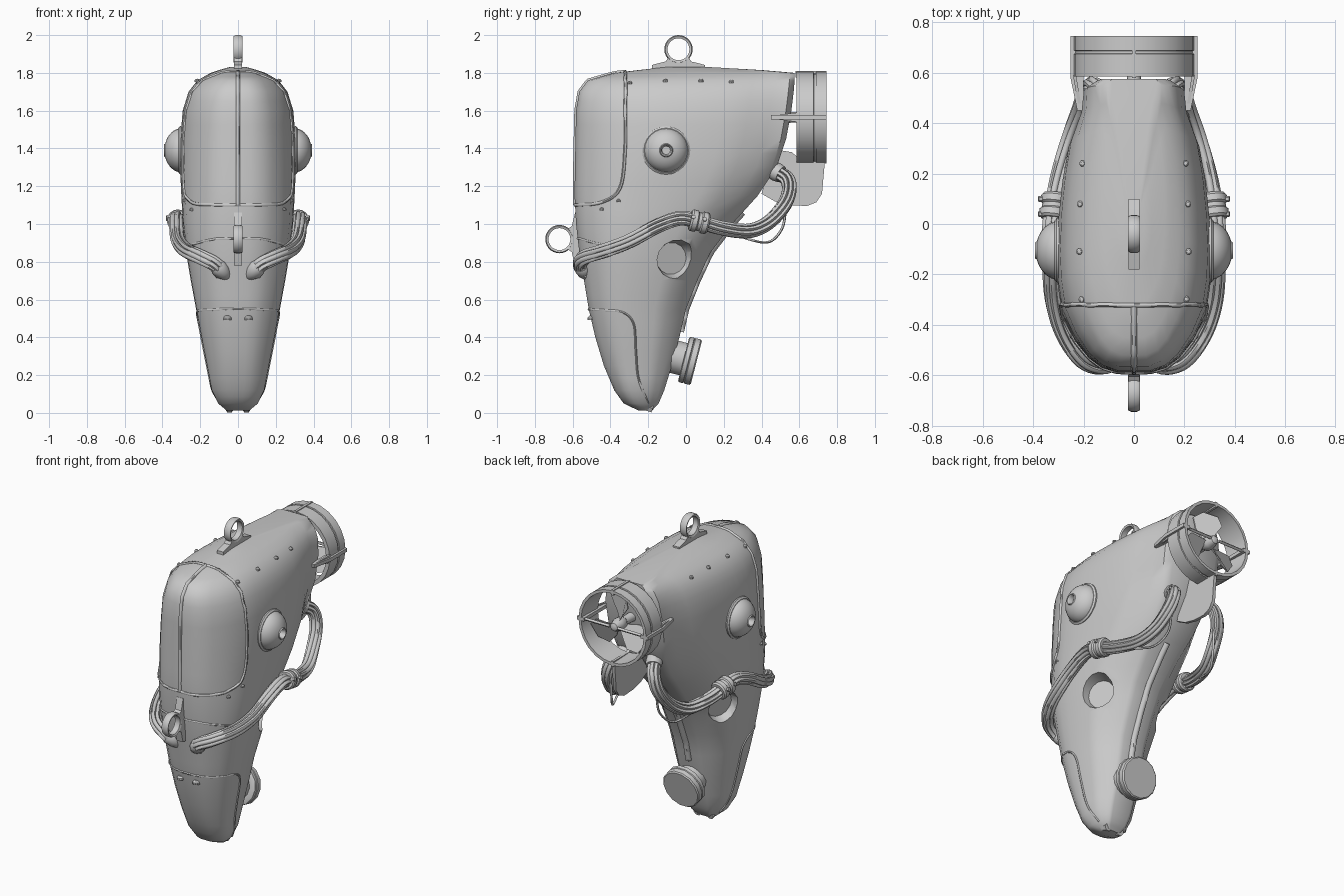
import bpy, bmesh, math
from mathutils import Vector, Matrix
from mathutils.bvhtree import BVHTree

if "Cube" in bpy.data.objects:
    bpy.data.objects.remove(bpy.data.objects["Cube"])


def finish(name, bm, angle=35):
    bmesh.ops.remove_doubles(bm, verts=bm.verts, dist=1e-5)
    bmesh.ops.recalc_face_normals(bm, faces=bm.faces)
    me = bpy.data.meshes.new(name)
    bm.to_mesh(me)
    bm.free()
    ob = bpy.data.objects.new(name, me)
    bpy.context.collection.objects.link(ob)
    smooth(ob, angle)
    return ob


def smooth(ob, angle=35):
    bpy.ops.object.select_all(action='DESELECT')
    ob.select_set(True)
    bpy.context.view_layer.objects.active = ob
    bpy.ops.object.shade_smooth_by_angle(angle=math.radians(angle))


def catmull(pts, n):
    P = [Vector(p) for p in pts]
    P = [P[0] * 2 - P[1]] + P + [P[-1] * 2 - P[-2]]
    out = []
    for a, b, c, d in zip(P, P[1:], P[2:], P[3:]):
        for k in range(n):
            t = k / n
            out.append(0.5 * (2 * b + (c - a) * t + (2 * a - 5 * b + 4 * c - d) * t * t
                              + (3 * b - a - 3 * c + d) * t ** 3))
    return out + [P[-2]]


def lathe(name, prof, loc, axis, segs=24, closed=False):
    """Spin (radius, height) points around an axis at loc."""
    M = Matrix.Translation(loc) @ Vector(axis).to_track_quat('Z', 'Y').to_matrix().to_4x4()
    bm = bmesh.new()
    rings = [[bm.verts.new(M @ Vector((r * math.cos(a), r * math.sin(a), h)))
              for a in [2 * math.pi * i / segs for i in range(segs)]] for r, h in prof]
    pairs = list(zip(rings, rings[1:])) + ([(rings[-1], rings[0])] if closed else [])
    for A, B in pairs:
        for i in range(segs):
            bm.faces.new((A[i], A[(i + 1) % segs], B[(i + 1) % segs], B[i]))
    bmesh.ops.dissolve_degenerate(bm, dist=1e-6, edges=bm.edges)
    return finish(name, bm)


def prism(name, pts, depth):
    """Polygon thickened symmetrically along depth."""
    bm = bmesh.new()
    d = Vector(depth) / 2
    A, B = ([bm.verts.new(Vector(p) + s * d) for p in pts] for s in (-1, 1))
    bm.faces.new(A)
    bm.faces.new(B[::-1])
    for i in range(len(A)):
        j = (i + 1) % len(A)
        bm.faces.new((A[i], A[j], B[j], B[i]))
    return finish(name, bm)


def tube(name, pts, r, res=1):
    cu = bpy.data.curves.new(name, 'CURVE')
    cu.dimensions = '3D'
    cu.bevel_depth, cu.bevel_resolution, cu.use_fill_caps = r, res, True
    sp = cu.splines.new('POLY')
    sp.points.add(len(pts) - 1)
    for q, p in zip(sp.points, pts):
        q.co = (*p, 1)
    ob = bpy.data.objects.new(name, cu)
    bpy.context.collection.objects.link(ob)
    bpy.ops.object.select_all(action='DESELECT')
    ob.select_set(True)
    bpy.context.view_layer.objects.active = ob
    bpy.ops.object.convert(target='MESH')
    smooth(bpy.context.object, 60)


# Hull: stacked rings of (z, front y, back y, half width, back width factor)
rings = [(.012, -.25, -.18, .06, .6), (.05, -.33, -.145, .105, .55), (.12, -.38, -.115, .14, .5),
         (.25, -.435, -.075, .165, .45), (.4, -.48, -.035, .195, .4), (.55, -.515, 0, .222, .38),
         (.7, -.54, .06, .25, .35), (.85, -.565, .13, .275, .35), (1, -.582, .245, .292, .38),
         (1.15, -.59, .38, .3, .45), (1.3, -.588, .48, .307, .5), (1.45, -.585, .53, .305, .58),
         (1.6, -.582, .558, .293, .62), (1.7, -.565, .57, .262, .65), (1.76, -.52, .575, .215, .68),
         (1.8, -.38, .575, .145, .7), (1.815, -.25, .4, .1, .7), (1.832, -.1, .1, .04, .7)]
rings = [[sum(c) for c in zip(*[[w * v for v in r] for w, r in ((1 - t, a), (t, b))])]
         for a, b in zip(rings, rings[1:]) for t in (0, .5)] + [list(rings[-1])]
bm = bmesh.new()
loops = []
for z, yf, yb, w, bf in rings:
    half = [(0, .22), (.02, .43), (.06, .6), (.13, .78), (.22, .93), (.32, .985), (.42, 1), (.55, .98),
            (.68, .93), (.8, max(.85, bf)), (.9, (.8 + bf) / 2), (.975, bf + .06), (1, bf * .85)]
    sec = [(f * w, yf + s * (yb - yf)) for s, f in half]
    sec += [(-x, y) for x, y in reversed(sec)]
    loops.append([bm.verts.new((x, y, z)) for x, y in sec])
for A, B in zip(loops, loops[1:]):
    for i in range(len(A)):
        j = (i + 1) % len(A)
        bm.faces.new((A[i], A[j], B[j], B[i]))
bm.faces.new(loops[0])
bm.faces.new(loops[-1])
bvh = BVHTree.FromBMesh(bm)
hull = finish("hull", bm, 40)


def snap(pts, n=6):
    return [bvh.find_nearest(p)[0] for p in catmull(pts, n)]


# Round recessed side ports cut into the hull
for s in (1, -1):
    cut = lathe("port_cutter", [(0, -.06), (.085, -.06), (.105, 0), (.125, .07), (0, .07)],
                (s * .235, -.055, .81), (s * .92, .38, -.12), 14)
    cut.hide_render = True
    mod = hull.modifiers.new("port", 'BOOLEAN')
    mod.object, mod.operation, mod.solver = cut, 'DIFFERENCE', 'EXACT'
    bpy.context.view_layer.objects.active = hull
    bpy.ops.object.modifier_apply(modifier=mod.name)
    bpy.data.objects.remove(cut)
smooth(hull, 40)

# Centre strip of the windscreen and keel strip down the back
tube("windscreen_bar", snap([(0, -.33, 1.82), (0, -.52, 1.77), (0, -.6, 1.65), (0, -.6, 1.4), (0, -.6, 1.1)]), .011)
tube("back_keel", snap([(0, .3, 1.06), (0, .15, .85), (0, .06, .7), (0, 0, .55), (0, -.03, .43)]), .02)


def rivet(name, p, r):
    q, n, _, _ = bvh.find_nearest(p)
    lathe(name, [(r, -.004), (r, r * .4), (r * .6, r * .85), (0, r)], q, n, 10)


for s in (1, -1):
    # Windscreen frame, chest seam and chin hatch seam
    tube("windscreen_frame", snap([(0, -.6, 1.1), (s * .15, -.6, 1.1), (s * .25, -.45, 1.115), (s * .29, -.35, 1.19),
                                   (s * .31, -.325, 1.4), (s * .3, -.325, 1.6), (s * .23, -.325, 1.75),
                                   (s * .1, -.325, 1.83), (0, -.325, 1.83)]), .009)
    tube("chest_seam", snap([(0, -.6, .92), (s * .12, -.58, .92), (s * .22, -.5, .9), (s * .28, -.4, .88)]), .006)
    tube("chin_seam", snap([(0, -.53, .545), (s * .1, -.52, .545), (s * .21, -.36, .54), (s * .21, -.28, .48),
                            (s * .19, -.265, .33), (s * .17, -.25, .18), (s * .1, -.2, .05)]), .006)
    # Rivets
    for y in (-.31, -.11, .08, .245):
        rivet("roof_rivet", (s * .24, y, 1.775), .013)
    for p in ((.3, -.36, 1.12), (.27, -.46, 1.075)):
        rivet("cheek_rivet", (s * p[0], p[1], p[2]), .012)
    rivet("chin_bolt", (s * .06, -.52, .49), .022)

    # Domed side lamp with flange and pupil socket
    lathe("lamp_flange", [(.1, -.03), (.128, -.03), (.128, .012), (.118, .02), (.1, .02)],
          (s * .295, -.105, 1.39), (s, 0, 0), 24)
    dome = [(.117 * math.cos(a), .092 * math.sin(a)) for a in [math.radians(d) for d in range(0, 73, 9)]]
    lathe("side_lamp", dome + [(.032, .094), (.026, .085), (.022, .06), (0, .06)],
          (s * .298, -.105, 1.39), (s, 0, 0), 24)

    # Cable bundle made of strands wound around one path
    path = catmull([(s * x, y, z) for x, y, z in
                    ((.085, -.525, .74), (.12, -.56, .785), (.2, -.535, .825), (.275, -.43, .86), (.315, -.3, .91),
                     (.325, -.15, .99), (.325, -.03, 1.03), (.315, .07, 1.01), (.29, .2, .975), (.25, .34, .965),
                     (.21, .45, 1.02), (.18, .535, 1.13), (.15, .54, 1.23), (.11, .47, 1.28))], 5)
    nrm = Vector((0, 0, 1))
    frames = []
    for i, p in enumerate(path):
        t = (path[min(i + 1, len(path) - 1)] - path[max(i - 1, 0)]).normalized()
        nrm = (nrm - t * t.dot(nrm)).normalized()
        frames.append((p, nrm.copy(), t.cross(nrm)))
    tube("cable_core", path, .022)
    for k in range(7):
        pts = []
        for i, (p, u, v) in enumerate(frames):
            a = 2 * math.pi * k / 7 + i * .03
            pts.append(p + .027 * (math.cos(a) * u + math.sin(a) * v))
        tube("cable_strand", pts, .0135)
    tube("loose_wire", catmull([(s * .28, .2, .97), (s * .25, .33, .92), (s * .21, .44, .905),
                                (s * .17, .51, .98), (s * .16, .53, 1.1)], 6), .007)
    # Cable socket, collar and rear ferrule
    lathe("cable_socket", [(0, -.07), (.022, -.055), (.04, -.02), (.046, .02), (.04, .035), (0, .035)],
          (s * .09, -.54, .755), (s * .6, -.3, .6), 14)
    lathe("cable_collar", [(0, -.05), (.05, -.05), (.058, -.04), (.058, -.015), (.05, -.008), (.05, .008),
                           (.058, .015), (.058, .04), (.05, .05), (0, .05)],
          (s * .315, .07, 1.012), (-s * .12, 1, -.22), 16)
    for h in (-.03, .03):
        lathe("collar_bolt", [(.012, 0), (.012, .014), (0, .016)], (s * .365, .07 + h, 1.03 - h * .2), (s, 0, .2), 6)
    lathe("cable_ferrule", [(0, -.05), (.045, -.05), (.05, 0), (.045, .03), (0, .03)],
          (s * .11, .48, 1.275), (s * .4, .75, -.4), 14)

    # Side vane carrying the thruster, drain bolts
    prism("thruster_vane", [(s * .2, .745, 1.565), (s * .252, .745, 1.565), (s * .252, .58, 1.565),
                            (s * .225, .45, 1.565), (s * .2, .45, 1.565)], (0, 0, .022))
    prism("vane_web", [(s * .236, .59, 1.59), (s * .236, .59, 1.54), (s * .215, .47, 1.555), (s * .215, .47, 1.575)],
          (.012, 0, 0))
    lathe("drain_bolt", [(0, -.03), (.025, -.03), (.025, .025), (0, .025)],
          (s * .045, -.2, .031), (0, .8, -.25), 6)

# Thruster duct with grooved band
lathe("thruster_duct", [(.215, -.08), (.24, -.08), (.24, .01), (.234, .012), (.234, .022), (.24, .024), (.24, .08),
                        (.222, .08)], (0, .665, 1.565), (0, 1, 0), 24, closed=True)
for a in (0, 1):
    z = 1.565 + (.228, -.228)[a]
    prism("duct_rib", [(0, .58, z - .018), (0, .745, z - .018), (0, .745, z + .016), (0, .58, z + .016)], (.016, 0, 0))
# Propeller hub, shaft and blades
lathe("propeller_hub", [(0, -.14), (.045, -.14), (.028, -.07), (.026, 0), (.04, .02), (.04, .06), (.025, .1), (0, .115)],
      (0, .63, 1.565), (0, 1, 0), 14)
for k in range(3):
    a0 = math.pi / 2 + k * 2 * math.pi / 3
    shape = [(.03, -.4), (.11, -.6), (.18, -.5), (.205, -.15), (.2, .3), (.15, .55), (.08, .5), (.03, .4)]
    prism("propeller_blade", [(r * math.cos(a0 + a), .665 + .06 * a, 1.565 + r * math.sin(a0 + a)) for r, a in shape],
          (0, .009, 0))
for a in (0, math.pi):
    tube("hub_stay", [(.03 * math.cos(a), .73, 1.565), (.225 * math.cos(a), .73, 1.565)], .009)

# Rounded fin below the thruster
prism("keel_fin", [(0, y, z) for y, z in ((.4, 1.16), (.47, 1.12), (.55, 1.1), (.64, 1.095), (.69, 1.115), (.72, 1.16),
                                          (.735, 1.33), (.62, 1.33), (.56, 1.38), (.5, 1.39), (.44, 1.3))], (.02, 0, 0))

# Lifting rings with flared feet
for name, c, up in (("top_ring", (0, -.04, 1.925), (0, 0, -1)), ("front_ring", (0, -.67, .92), (0, 1, 0))):
    c, d = Vector(c), Vector(up)
    t = Vector((0, d.z, d.y)) * -1
    lathe(name, [(.058, -.018), (.07, -.023), (.075, -.012), (.075, .012), (.07, .023), (.058, .018)],
          c, (1, 0, 0), 28, closed=True)
    foot = [(-.055, .045), (-.068, .065), (-.09, .07), (-.14, .083), (-.14, .11), (.14, .11), (.14, .083), (.09, .07),
            (.068, .065), (.055, .045), (.03, .062), (0, .068), (-.03, .062)]
    prism(name + "_foot", [c + t * a + d * b for a, b in foot], (.044, 0, 0))

# Filler neck and cap at the lower back
lathe("filler_cap", [(0, -.1), (.09, -.1), (.09, -.005), (.118, -.005), (.127, .0), (.127, .022), (.122, .026),
                     (.127, .03), (.127, .058), (.12, .065), (0, .065)], (0, -.008, .283), (0, .97, -.25), 14)
